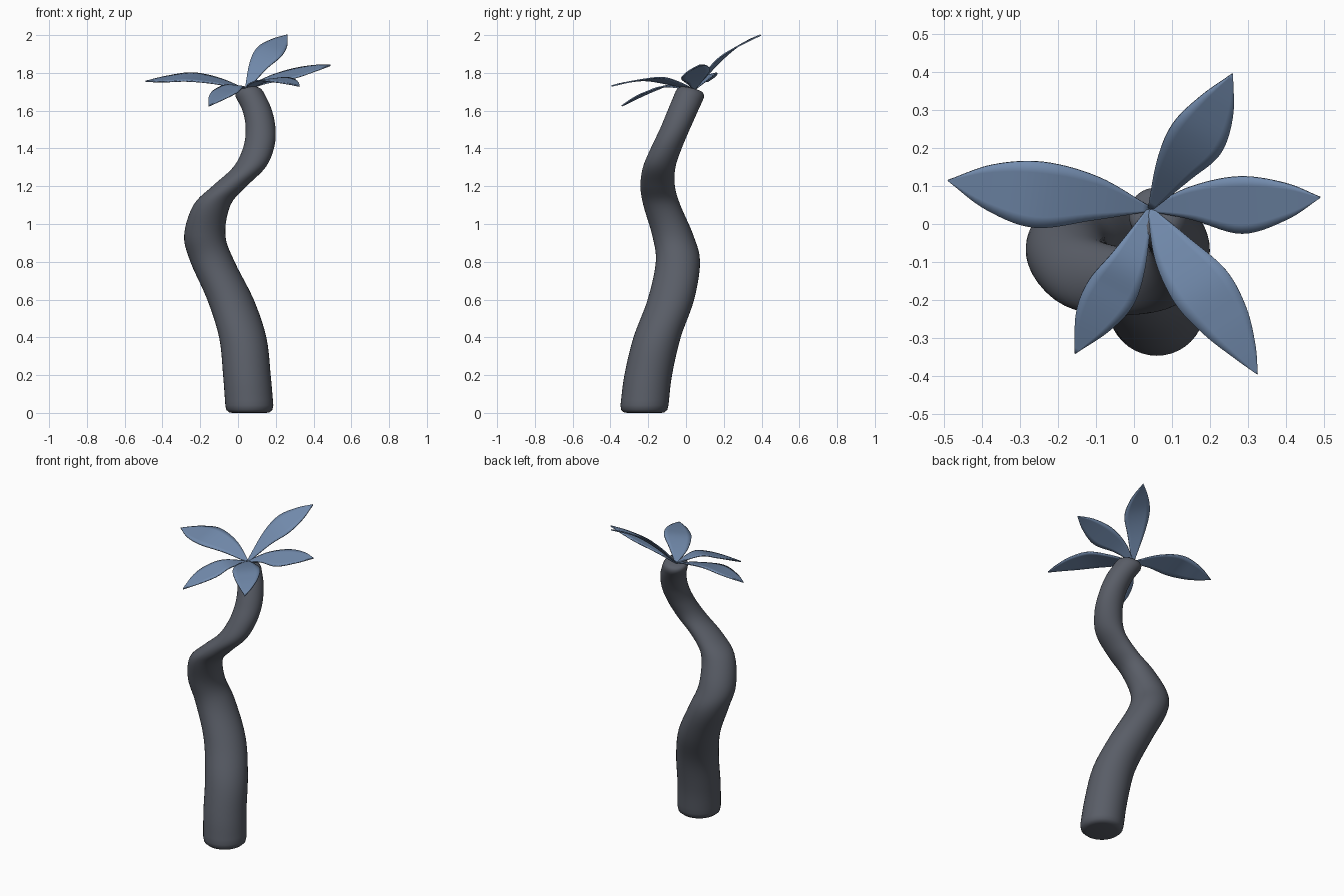
import bpy
from mathutils import Vector

if "Cube" in bpy.data.objects:
    bpy.data.objects.remove(bpy.data.objects["Cube"])


def material(name, color):
    m = bpy.data.materials.new(name)
    m.diffuse_color = color
    m.use_nodes = True
    m.node_tree.nodes["Principled BSDF"].inputs["Base Color"].default_value = m.diffuse_color
    return m


def spline(pts, steps):
    # Catmull-Rom through tuples of any length
    v = [Vector(p) for p in pts]
    v = [v[0] * 2 - v[1]] + v + [v[-1] * 2 - v[-2]]
    out = []
    for i in range(1, len(v) - 2):
        a, b, c, d = v[i - 1:i + 3]
        for k in range(steps):
            t = k / steps
            out.append(0.5 * (2 * b + (c - a) * t + (2 * a - 5 * b + 4 * c - d) * t ** 2
                              + (3 * b - a - 3 * c + d) * t ** 3))
    return out + [v[-2]]


def add_object(name, verts, faces, mat):
    me = bpy.data.meshes.new(name)
    me.from_pydata(verts, [], faces)
    me.materials.append(mat)
    ob = bpy.data.objects.new(name, me)
    bpy.context.collection.objects.link(ob)
    bpy.ops.object.select_all(action='DESELECT')
    ob.select_set(True)
    bpy.context.view_layer.objects.active = ob
    bpy.ops.object.shade_smooth_by_angle(angle=1.0)
    return ob


bark = material("bark", (0.10, 0.11, 0.135, 1))
foliage = material("foliage", (0.17, 0.26, 0.42, 1))

# Trunk: circular rings along a winding path (x, y, z, radius)
path = [(.06, -.22, .04, .127), (.047, -.20, .2, .126), (.025, -.153, .4, .125),
        (-.04, -.08, .6, .123), (-.135, -.043, .8, .117), (-.176, -.07, .94, .109),
        (-.138, -.128, 1.1, .098), (-.045, -.15, 1.2, .091), (.06, -.142, 1.3, .086),
        (.108, -.105, 1.4, .082), (.12, -.06, 1.5, .079), (.102, -.017, 1.6, .076),
        (.062, .02, 1.685, .074)]
rings = [(.06, -.222, 0, .09), (.06, -.222, .003, .107), (.06, -.221, .016, .122)]
rings += [tuple(p) for p in (Vector(q) for q in spline([p[:3] + (p[3],) for p in path], 5))]
rings += [(.055, .026, 1.702, .069), (.051, .03, 1.711, .058), (.049, .032, 1.714, .04)]

SIDES = 40
verts, faces = [], []
unit = [Vector((1, 0, 0))] * 0
from math import cos, sin, tau
for x, y, z, r in rings:
    tilt = min(1, max(0, (z - 1.5) / .18))   # the top end leans with the path
    for k in range(SIDES):
        dx, dy = r * cos(tau * k / SIDES), r * sin(tau * k / SIDES)
        verts.append((x + dx, y + dy, z + tilt * (.15 * dx - .25 * dy)))
for i in range(len(rings) - 1):
    for k in range(SIDES):
        a, b = i * SIDES + k, i * SIDES + (k + 1) % SIDES
        faces.append((a, b, b + SIDES, a + SIDES))
faces.append(tuple(reversed(range(SIDES))))
faces.append(tuple(range(len(verts) - SIDES, len(verts))))
add_object("trunk", verts, faces, bark)


# Leaves: midrib points (x, y, z, half width), plus slope across the blade
def leaf(name, mids, tip, slope):
    rows = spline([(.042, .04, 1.71, .006)] + mids + [tip + (.001,)], 7)
    direction = Vector((tip[0] - .042, tip[1] - .04, 0)).normalized()
    left = Vector((-direction.y, direction.x, slope))
    across = 6
    verts, faces = [], []
    for p in rows:
        for j in range(across + 1):
            s = 2 * j / across - 1
            verts.append(Vector(p[:3]) + left * s * p[3])
    n = across + 1
    for i in range(len(rows) - 1):
        for j in range(across):
            a = i * n + j
            faces.append((a, a + n, a + n + 1, a + 1))
    ob = add_object(name, verts, faces, foliage)
    mod = ob.modifiers.new("thickness", 'SOLIDIFY')
    mod.thickness = .007
    mod.offset = 0


leaf("leaf_left", [(-.1, .067, 1.755, .057), (-.25, .077, 1.778, .087), (-.38, .097, 1.768, .06)],
     (-.49, .115, 1.755), -.25)
leaf("leaf_back", [(.105, .145, 1.835, .051), (.165, .225, 1.91, .074), (.218, .31, 1.96, .05)],
     (.26, .395, 2.0), .3)
leaf("leaf_right", [(.15, .055, 1.76, .043), (.28, .05, 1.793, .075), (.4, .06, 1.823, .048)],
     (.49, .07, 1.84), .32)
leaf("leaf_front_right", [(.1, -.065, 1.745, .053), (.175, -.165, 1.767, .08),
                          (.24, -.255, 1.76, .066), (.292, -.335, 1.745, .033)],
     (.325, -.395, 1.73), .1)
leaf("leaf_front_left", [(-.012, -.093, 1.732, .047), (-.06, -.18, 1.706, .067), (-.107, -.255, 1.672, .051)],
     (-.155, -.34, 1.625), -.1)
